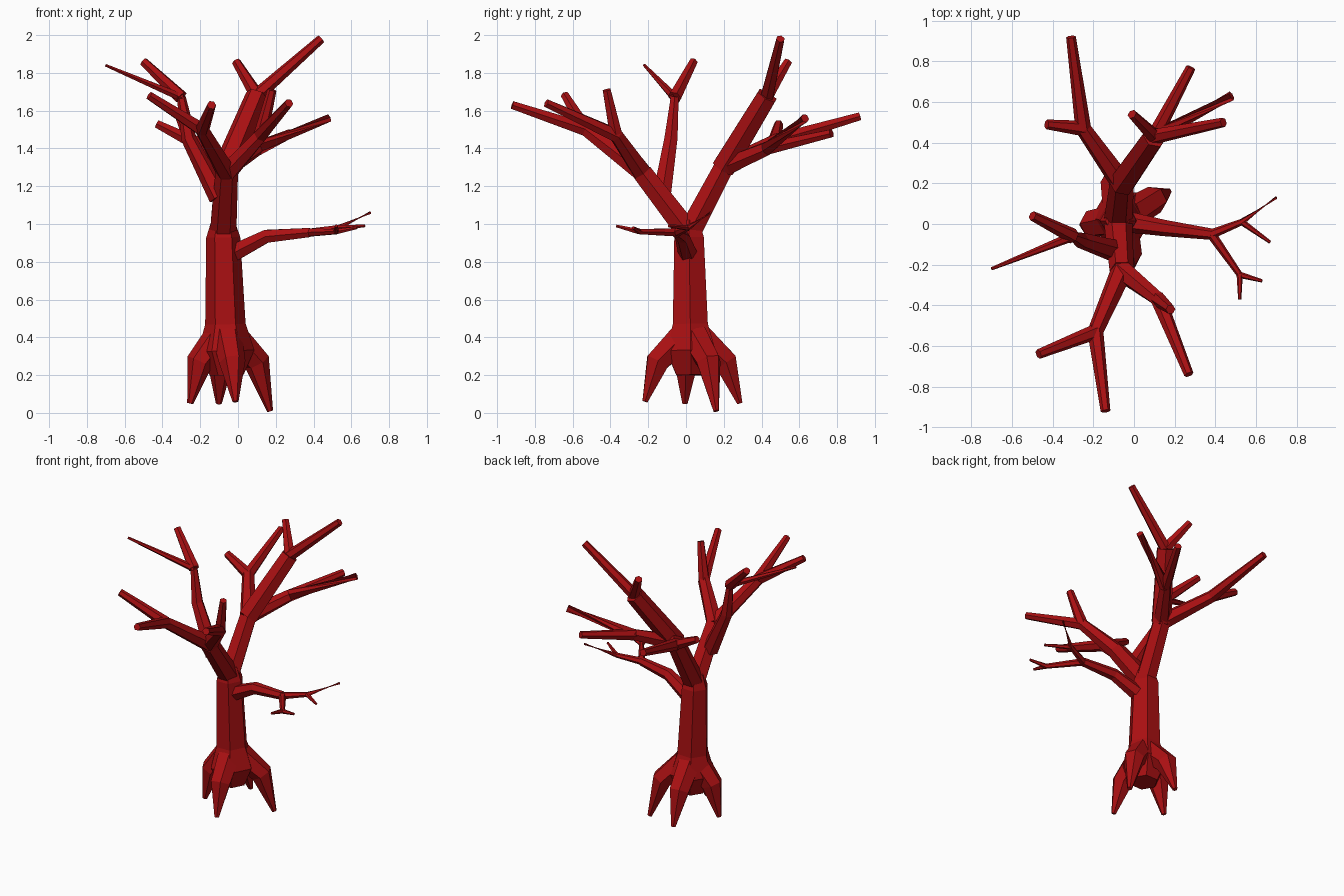
import bpy
import bmesh
import math
from mathutils import Vector

default_cube = bpy.data.objects.get("Cube")
if default_cube:
    bpy.data.objects.remove(default_cube, do_unlink=True)

# Single bark colour
red = (0.4, 0.005, 0.006, 1)
bark = bpy.data.materials.new("dark_red_bark")
bark.use_nodes = True
bark.diffuse_color = red
bark.node_tree.nodes["Principled BSDF"].inputs["Base Color"].default_value = red

# Radius along each kind of limb, from its start to its tip
trunk_taper = (.09, .15, .107, .09, .06)
root_taper = (.08, .07, .016)
limb_taper = (.07, .06)
bough_taper = (.055, .04, .024)
shoot_taper = (.038, .024)
branch_taper = (.055, .04, .028)
twig_taper = (.024, .016, .008)


def ring_points(centre, along, radius, sides=6):
    """Regular polygon of points around a centre, square to a direction."""
    guide = Vector((1, 0, 0)) if abs(along.x) < 0.8 else Vector((0, 1, 0))
    across = (guide - along * guide.dot(along)).normalized()
    other = along.cross(across)
    for side in range(sides):
        angle = math.tau * side / sides
        yield centre + radius * (across * math.cos(angle) + other * math.sin(angle))


def limb(name, taper, *path):
    """Faceted tube along a path, mitred at each bend and closed at both ends."""
    path = [Vector(point) for point in path]
    steps = [(end - start).normalized() for start, end in zip(path, path[1:])]
    bm = bmesh.new()
    rings = []
    for before, after, centre, radius in zip(steps[:1] + steps, steps + steps[-1:], path, taper):
        along = (before + after).normalized()
        rings.append([bm.verts.new(p) for p in ring_points(centre, along, radius)])
    for low, high in zip(rings, rings[1:]):
        for side in range(len(low)):
            bm.faces.new((low[side - 1], low[side], high[side], high[side - 1]))
    bm.faces.new(rings[0])
    bm.faces.new(rings[-1])
    bmesh.ops.recalc_face_normals(bm, faces=bm.faces)
    mesh = bpy.data.meshes.new(name)
    bm.to_mesh(mesh)
    bm.free()
    mesh.materials.append(bark)
    bpy.context.collection.objects.link(bpy.data.objects.new(name, mesh))


def trunk_axis(height):
    """Centre of the slightly leaning trunk at a height."""
    return Vector((-.055 - .025 * height, .03 - .015 * height, height))


# Trunk with flared foot
limb("trunk", trunk_taper, *[trunk_axis(height) for height in (.2, .33, .47, .93, 1.02)])


# Roots: a knee close to the trunk, then a steep taper to the tip
def root(name, degrees, reach, tip_height):
    angle = math.radians(degrees)
    outward = reach * Vector((math.cos(angle), math.sin(angle), 0))
    limb(name, root_taper,
         trunk_axis(.4) + outward * .2,
         trunk_axis(.27) + outward * .72,
         trunk_axis(tip_height) + outward)


root("left_root", 30, .26, .01)
root("back_root", 100, .26, .05)
root("right_root", 190, .2, .05)
root("front_root", 280, .25, .06)

# Main joints of the crown
fork = trunk_axis(.95)
front_joint = Vector((-.06, -.23, 1.27))
front_right_joint = Vector((-.19, -.53, 1.5))
front_left_joint = Vector((.12, -.37, 1.47))
back_joint = Vector((-.06, .2, 1.3))
back_top_joint = Vector((.1, .43, 1.68))
back_left_joint = Vector((.1, .43, 1.4))
back_right_joint = Vector((-.25, .47, 1.44))
right_joint = Vector((-.3, -.06, 1.67))
left_joint = Vector((.38, -.05, .955))
left_twig_joint = Vector((.53, .01, .98))
left_low_joint = Vector((.52, -.25, .96))

# Front limb with two boughs, each carrying a side shoot
limb("front_limb", limb_taper, fork, front_joint)
limb("front_right_bough", bough_taper, front_joint, front_right_joint, (-.14, -.92, 1.63))
limb("front_right_shoot", shoot_taper, front_right_joint, (-.47, -.64, 1.68))
limb("front_left_bough", bough_taper, front_joint, front_left_joint, (.27, -.74, 1.64))
limb("front_left_shoot", shoot_taper, front_left_joint, (.18, -.42, 1.71))

# Back limb, rising to two top shoots
limb("back_limb", limb_taper, fork, back_joint)
limb("back_top_limb", limb_taper, back_joint, back_top_joint)
limb("back_top_long_shoot", shoot_taper, back_top_joint, (.44, .5, 1.98))
limb("back_top_short_shoot", shoot_taper, back_top_joint, (-.01, .54, 1.86))

# Lower back boughs
limb("back_left_bough", bough_taper, back_joint, back_left_joint, (.48, .63, 1.56))
limb("back_left_shoot", shoot_taper, back_left_joint, (.28, .77, 1.48))
limb("back_right_bough", bough_taper, back_joint, back_right_joint, (-.31, .92, 1.57))
limb("back_right_shoot", shoot_taper, back_right_joint, (-.43, .49, 1.53))

# Tall right bough with a shoot and a thin twig
limb("right_bough", bough_taper, (-.1, -.13, 1.14), (-.26, -.08, 1.45), right_joint)
limb("right_shoot", shoot_taper, right_joint, (-.5, .04, 1.86))
limb("right_twig", twig_taper, right_joint, right_joint.lerp((-.7, -.22, 1.84), .5),
     (-.7, -.22, 1.84))

# Low left branch and its twigs
limb("left_branch", branch_taper, trunk_axis(.82), (.15, -.02, .935), left_joint)
limb("left_outer_twig", twig_taper, left_joint, left_twig_joint, (.7, .13, 1.06))
limb("left_side_twig", twig_taper[1:], left_twig_joint, (.67, -.09, .99))
limb("left_low_twig", twig_taper, left_joint, left_low_joint, (.52, -.37, .99))
limb("left_low_side_twig", twig_taper[1:], left_low_joint, (.63, -.28, .98))
